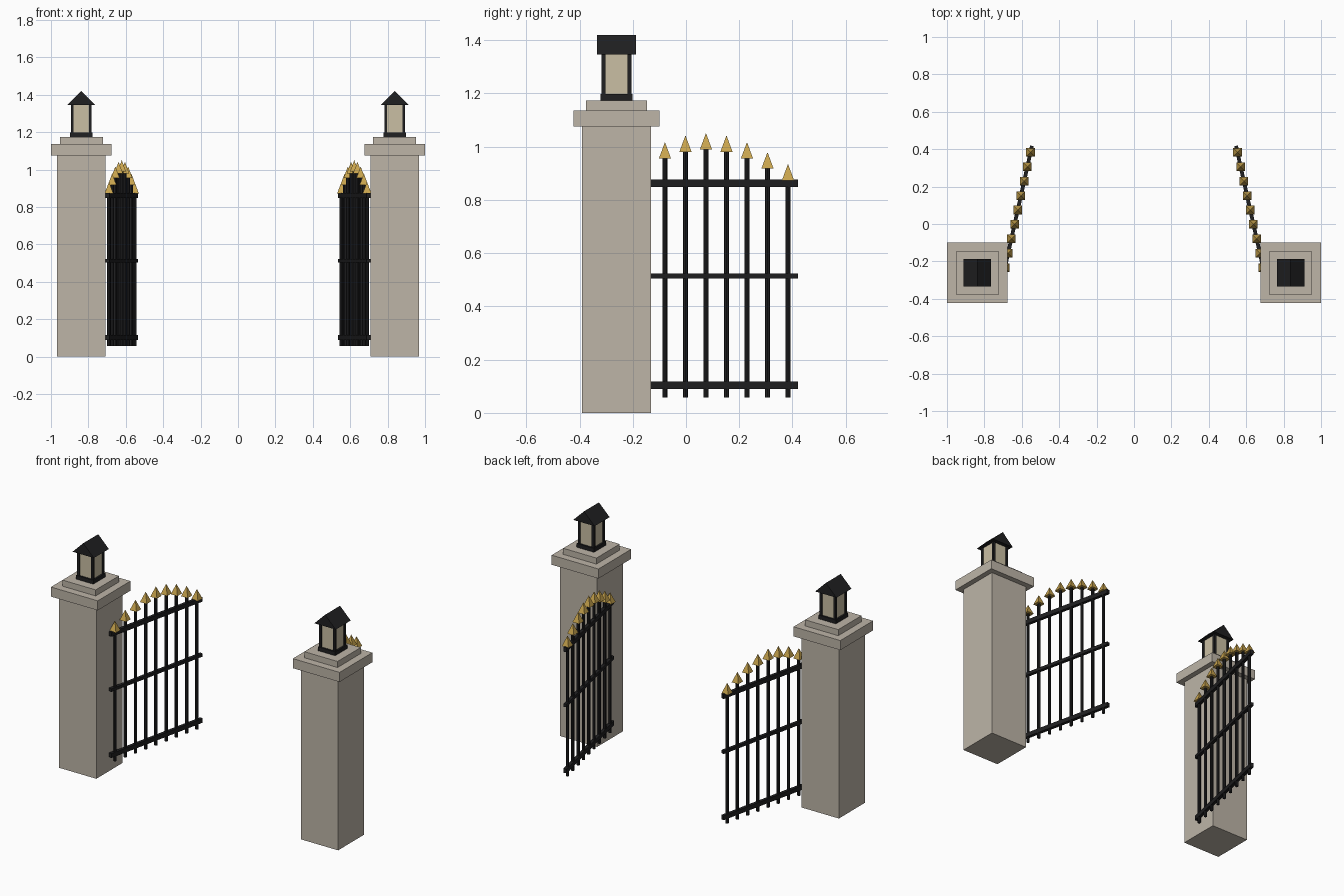
import bpy, bmesh, math
from mathutils import Matrix, Vector

if "Cube" in bpy.data.objects:
    bpy.data.objects.remove(bpy.data.objects["Cube"])


def material(name, rgb):
    m = bpy.data.materials.new(name)
    m.diffuse_color = (*rgb, 1)
    m.use_nodes = True
    m.node_tree.nodes["Principled BSDF"].inputs["Base Color"].default_value = m.diffuse_color
    return m


STONE = material("pale stone", (0.51, 0.46, 0.39))
IRON = material("black iron", (0.014, 0.014, 0.015))
GOLD = material("gold", (0.58, 0.37, 0.075))
GLASS = material("cream glass", (0.59, 0.52, 0.37))


def finish(bm, name, mat):
    bmesh.ops.recalc_face_normals(bm, faces=bm.faces)
    me = bpy.data.meshes.new(name)
    bm.to_mesh(me)
    bm.free()
    me.materials.append(mat)
    ob = bpy.data.objects.new(name, me)
    bpy.context.collection.objects.link(ob)
    return ob


def add_box(bm, centre, size, turn=0):
    mat = (Matrix.Translation(centre) @ Matrix.Rotation(turn, 4, 'Z')
           @ Matrix.Diagonal((*size, 1)))
    bmesh.ops.create_cube(bm, size=1, matrix=mat)


def block(name, mat, x, y, half, z0, z1):
    bm = bmesh.new()
    add_box(bm, (x, y, (z0 + z1) / 2), (2 * half, 2 * half, z1 - z0))
    return finish(bm, name, mat)


PX, PY = 0.838, -0.261          # pillar centre
GX, GY = 0.6215, 0.075          # gate leaf centre
ANGLE = math.radians(12.5)      # how far the leaf is swung

for side, s in (("left", -1), ("right", 1)):
    x = s * PX
    # stone pillar with stepped cap
    block(side + "_pillar", STONE, x, PY, 0.129, 0, 1.076)
    block(side + "_pillar_cap", STONE, x, PY, 0.162, 1.076, 1.136)
    block(side + "_pillar_cap_step", STONE, x, PY, 0.115, 1.136, 1.174)

    # lantern: base, glass, corner posts and gabled roof
    block(side + "_lantern_base", IRON, x, PY, 0.06, 1.174, 1.198)
    block(side + "_lantern_glass", GLASS, x, PY, 0.049, 1.198, 1.347)
    bm = bmesh.new()
    for i in (-1, 1):
        for j in (-1, 1):
            add_box(bm, (x + i * 0.048, PY + j * 0.048, 1.2725),
                    (0.015, 0.015, 0.149))
    finish(bm, side + "_lantern_posts", IRON)

    bm = bmesh.new()
    profile = [(-0.074, 1.347), (0.074, 1.347), (0, 1.42)]
    face = bm.faces.new([bm.verts.new((x + u, PY - 0.074, z)) for u, z in profile])
    ext = bmesh.ops.extrude_face_region(bm, geom=[face], use_keep_orig=True)
    bmesh.ops.translate(bm, vec=(0, 0.148, 0),
                        verts=[g for g in ext["geom"] if isinstance(g, bmesh.types.BMVert)])
    finish(bm, side + "_lantern_roof", IRON)

    # gate rails
    turn = s * ANGLE
    along = Vector((-s * math.sin(ANGLE), math.cos(ANGLE), 0))
    centre = Vector((s * GX, GY, 0))
    bm = bmesh.new()
    for z, h in ((0.1035, 0.027), (0.5135, 0.019), (0.8625, 0.027)):
        add_box(bm, centre + Vector((0, 0, z)), (0.02, 0.702, h), turn)
    finish(bm, side + "_gate_rails", IRON)

    # upright bars with gold spikes following an arch
    bars, spikes = bmesh.new(), bmesh.new()
    for i in range(9):
        p = centre + along * ((i - 4) * 0.0789)
        top = 0.873 + 0.116 * math.sin(math.pi * i / 8)
        bmesh.ops.create_cone(
            bars, cap_ends=True, segments=8, radius1=0.0095, radius2=0.0095,
            depth=top - 0.058,
            matrix=Matrix.Translation(p + Vector((0, 0, (top + 0.058) / 2))))
        bmesh.ops.create_cone(
            spikes, cap_ends=True, segments=4, radius1=0.0325, radius2=0,
            depth=0.062,
            matrix=Matrix.Translation(p + Vector((0, 0, top + 0.031)))
            @ Matrix.Rotation(math.pi / 4, 4, 'Z'))
    bmesh.ops.remove_doubles(spikes, verts=spikes.verts, dist=0.0001)
    finish(bars, side + "_gate_bars", IRON)
    finish(spikes, side + "_gate_spikes", GOLD)
